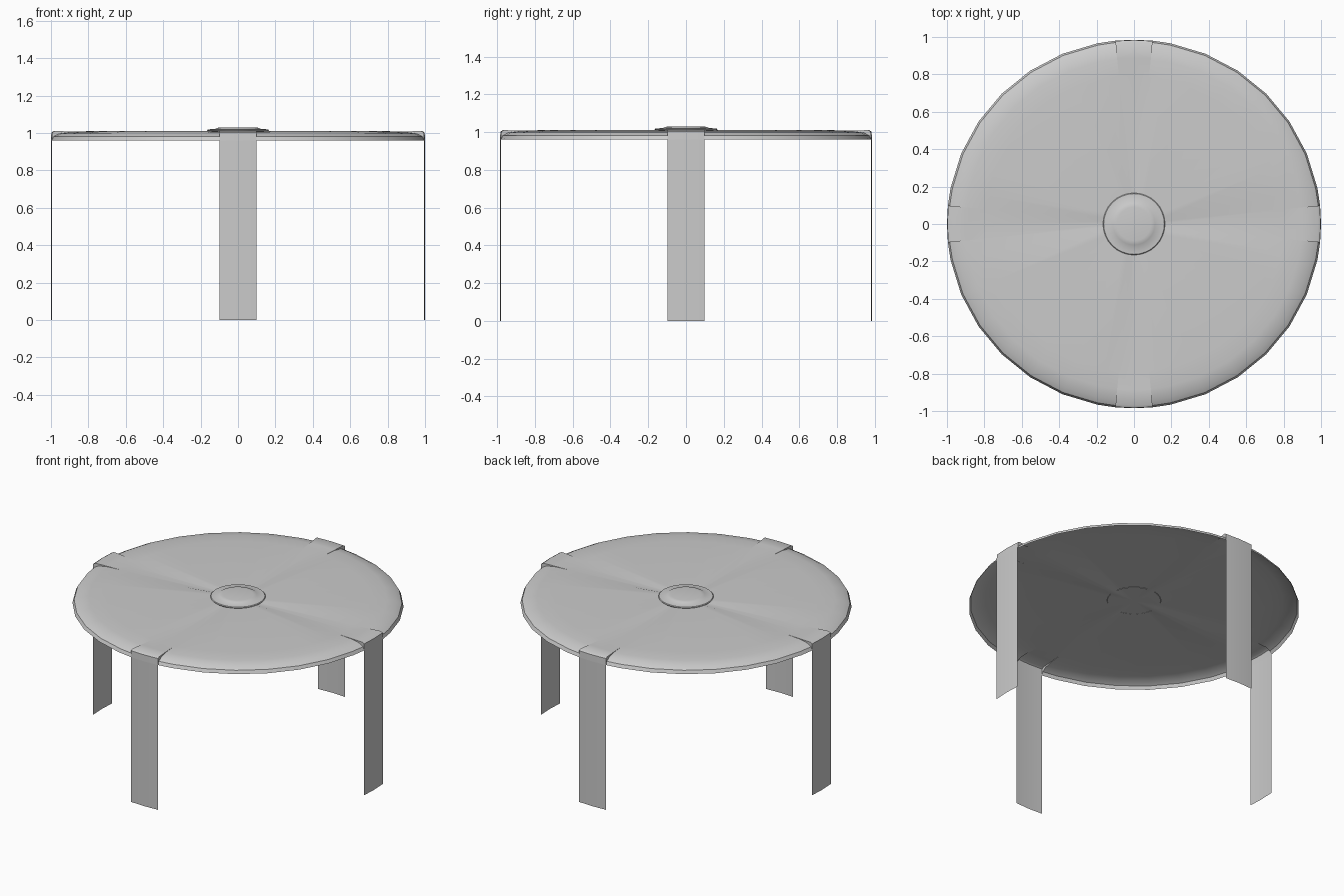
import bpy, bmesh
from math import sin, cos, radians, pi, asin

if "Cube" in bpy.data.objects:
    bpy.data.objects.remove(bpy.data.objects["Cube"])

Y_SCALE = 0.985            # the table is very slightly oval
HALF = asin(0.1)           # half angle of each strap / leg
RIM_Z = 0.96


def point(r, a, z):
    return (r * cos(a), r * sin(a) * Y_SCALE, z)


def finish(name, bm, angle=35):
    bmesh.ops.remove_doubles(bm, verts=bm.verts, dist=0.0005)
    bmesh.ops.dissolve_degenerate(bm, edges=bm.edges, dist=0.0002)
    mesh = bpy.data.meshes.new(name)
    bm.to_mesh(mesh)
    bm.free()
    ob = bpy.data.objects.new(name, mesh)
    bpy.context.collection.objects.link(ob)
    bpy.ops.object.select_all(action='DESELECT')
    ob.select_set(True)
    bpy.context.view_layer.objects.active = ob
    bpy.ops.object.shade_smooth_by_angle(angle=radians(angle))
    return ob


def skin(bm, columns, closed):
    """Quads between neighbouring columns of points."""
    cols = [[bm.verts.new(p) for p in c] for c in columns]
    n = len(cols)
    for i in range(n if closed else n - 1):
        a, b = cols[i], cols[(i + 1) % n]
        for j in range(len(a) - 1):
            bm.faces.new((a[j], a[j + 1], b[j + 1], b[j]))


# Top shell: rounded panels with four tapering straps running to the rim
panel = [(0, 1.005), (0.15, 1.01), (0.8, 1.01), (0.9, 1.006),
         (0.96, 0.997), (0.99, 0.981), (1.0, RIM_Z)]
strap = [(0, 1.005), (0.15, 1.005), (0.8, 1.005), (0.9, 1.008),
         (0.985, 1.01), (0.998, 1.002), (1.0, RIM_Z)]
seam = strap[:3] + [(0.9, 1.005)] + panel[4:]
columns = []
for q in range(4):
    base = q * pi / 2
    fan = [(-HALF, seam), (-HALF, strap), (0, strap), (HALF, strap), (HALF, seam)]
    fan += [(radians(11.25 * k), panel) for k in range(1, 8)]
    for a, prof in fan:
        columns.append([point(r, base + a, z) for r, z in prof])
bm = bmesh.new()
skin(bm, columns, True)
finish("table_top", bm)

# Legs: curved sheets hanging from the straps
for q, name in enumerate(["right_leg", "back_leg", "left_leg", "front_leg"]):
    bm = bmesh.new()
    skin(bm, [[point(1, q * pi / 2 + a, z) for z in (RIM_Z, 0)]
              for a in (-HALF, 0, HALF)], False)
    finish(name, bm)

# Centre cap: stepped round disc
cap = [(0, 1.03), (0.09, 1.03), (0.112, 1.027), (0.122, 1.021),
       (0.162, 1.019), (0.166, 1.015), (0.16, 1.008)]
bm = bmesh.new()
skin(bm, [[(r * cos(2 * pi * k / 32), r * sin(2 * pi * k / 32), z) for r, z in cap]
          for k in range(32)], True)
finish("centre_cap", bm)
